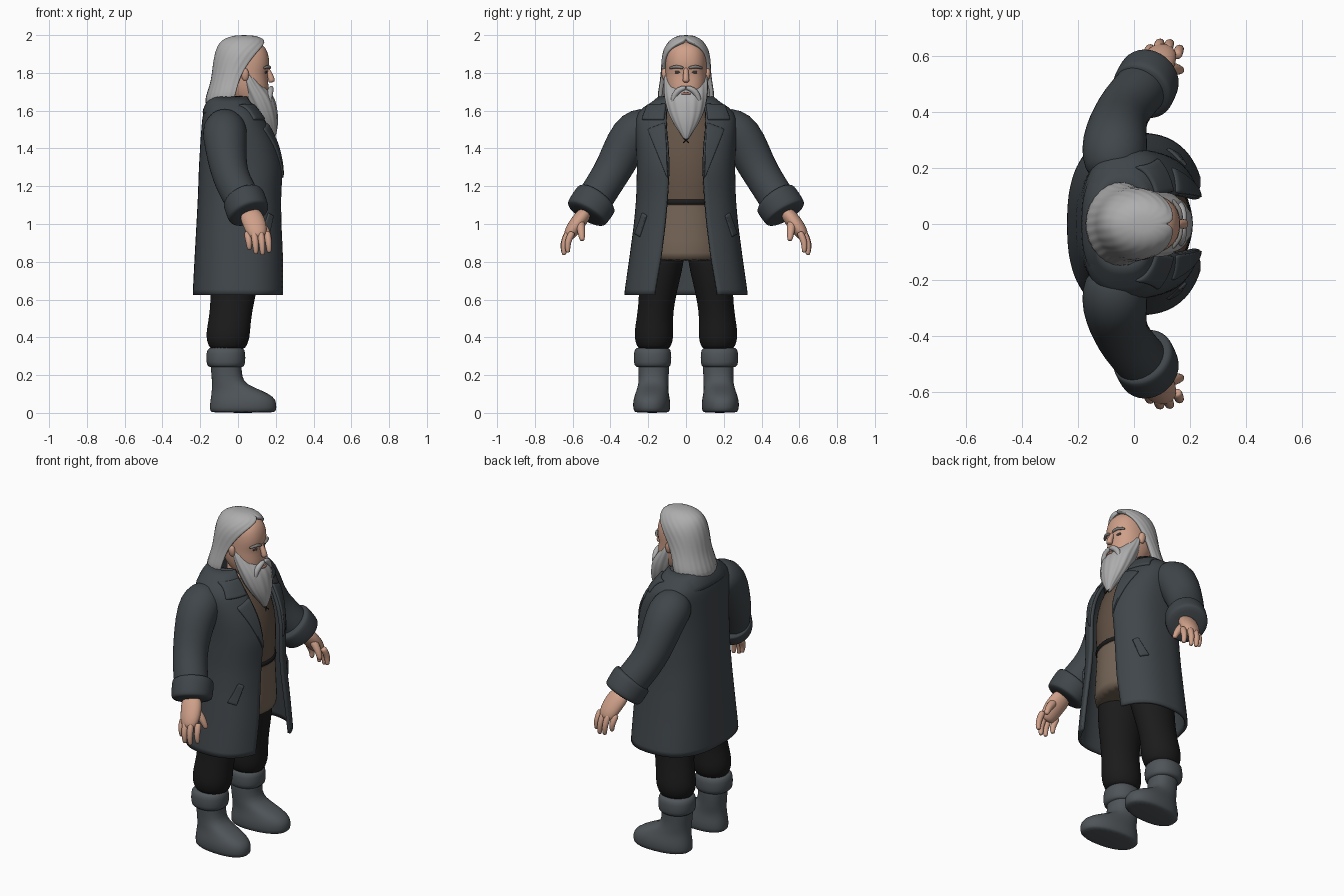
import bpy
import bmesh
from math import sin, cos, asin, pi, copysign
from mathutils import Vector

default = bpy.data.objects.get("Cube")
if default:
    bpy.data.objects.remove(default)


def material(name, *rgb):
    mat = bpy.data.materials.new(name)
    mat.use_nodes = True
    mat.diffuse_color = (*rgb, 1)
    mat.node_tree.nodes["Principled BSDF"].inputs["Base Color"].default_value = (*rgb, 1)
    return mat


COAT = material("charcoal wool", .051, .061, .069)
BOOT = material("slate leather", .078, .09, .1)
BLACK = material("black cloth", .011, .011, .011)
SHIRT = material("brown linen", .125, .085, .06)
TUNIC = material("tan linen", .18, .13, .095)
SKIN = material("skin", .62, .35, .25)
LIP = material("lip", .38, .17, .13)
HAIR = material("grey hair", .42, .42, .42)
BROW = material("dark grey hair", .22, .21, .2)
EYE = material("eye", .06, .05, .045)


def finish(name, bm, mat, thick=0, offset=-1, smooth=True):
    bmesh.ops.remove_doubles(bm, verts=bm.verts, dist=.0001)
    if not thick:
        bmesh.ops.recalc_face_normals(bm, faces=bm.faces)
    mesh = bpy.data.meshes.new(name)
    bm.to_mesh(mesh)
    bm.free()
    for poly in mesh.polygons:
        poly.use_smooth = True
    mesh.materials.append(mat)
    obj = bpy.data.objects.new(name, mesh)
    bpy.context.collection.objects.link(obj)
    if thick:
        solid = obj.modifiers.new("thickness", 'SOLIDIFY')
        solid.thickness, solid.offset = thick, offset
    if smooth:
        sub = obj.modifiers.new("smooth", 'SUBSURF')
        sub.levels = sub.render_levels = 1
    return obj


def skin_rings(rings, wrap, bottom=True, top=True):
    bm = bmesh.new()
    rows = [[bm.verts.new(p) for p in ring] for ring in rings]
    count = len(rows[0])
    for low, high in zip(rows, rows[1:]):
        for j in range(count if wrap else count - 1):
            k = (j + 1) % count
            bm.faces.new((low[j], low[k], high[k], high[j]))
    if bottom:
        bm.faces.new(rows[0][::-1])
    if top:
        bm.faces.new(rows[-1])
    return bm


def oval(section, angle, power, y=0):
    """Point on a rounded section given as height, back, front, half width."""
    z, back, front, half = section[:4]
    bend = lambda v: copysign(abs(v) ** (2 / power), v)
    return Vector(((back + front) / 2 + (front - back) / 2 * bend(cos(angle)), y + half * bend(sin(angle)), z))


def gap_angle(gap, half, power):
    return asin(min(1, gap / half) ** (power / 2))


def loft(name, sections, mat, side=1, power=2, ripple=0, segs=24, lean=0):
    """Closed body; a fifth value moves a section sideways."""
    rings = []
    for s in sections:
        ring = []
        for j in range(segs):
            a = 2 * pi * j / segs
            p = oval(s, a, power, s[4] if len(s) > 4 else 0)
            mid = (s[1] + s[2]) / 2
            k = 1 + ripple * sin(a * segs / 4 + s[0] * 9)
            ring.append(Vector((mid + (p.x - mid) * k, (p.y * k + lean * p.x) * side, p.z)))
        rings.append(ring)
    return finish(name, skin_rings(rings, True), mat)


def open_loft(name, sections, mat, thick, power=2, ripple=0, segs=64, cap=False, smooth=False):
    """Sheet open at the front; the fifth value is half the opening."""
    rings = []
    for s in sections:
        start = gap_angle(s[4], s[3], power)
        ring = []
        for j in range(segs + 1):
            p = oval(s, start + (2 * pi - 2 * start) * j / segs, power)
            k = 1 + ripple * sin(j * pi / 2 + s[0] * 9)
            ring.append(Vector((p.x * k, p.y * k, p.z)))
        rings.append(ring)
    finish(name, skin_rings(rings, False, False, cap), mat, thick, smooth=smooth)


def tube(name, path, mat, side=1, wide=1, segs=12, tip=.45):
    """Round-ended tube through points given as x, y, z, radius."""
    pts = [Vector((x, y * side, z)) for x, y, z, r in path]
    radii = [p[3] for p in path]
    first, last = (pts[0] - pts[1]).normalized(), (pts[-1] - pts[-2]).normalized()
    pts = [pts[0] + first * radii[0] * tip] + pts + [pts[-1] + last * radii[-1] * tip]
    radii = [radii[0] * (1 - tip * .8)] + radii + [radii[-1] * (1 - tip * .8)]
    rings = []
    for i, (p, r) in enumerate(zip(pts, radii)):
        d = (pts[min(i + 1, len(pts) - 1)] - pts[max(i - 1, 0)]).normalized()
        u = (Vector((1, 0, 0)) - d * d.x).normalized()
        v = d.cross(u)
        angles = [2 * pi * j / segs for j in range(segs)]
        rings.append([p + u * r * wide * cos(a) + v * r * sin(a) for a in angles])
    return finish(name, skin_rings(rings, True), mat)


# Coat body: height, back, front, half width, half opening
coat = [(.625, -.24, .258, .328, .17), (.82, -.23, .252, .3, .135), (1, -.22, .24, .276, .112),
        (1.13, -.213, .236, .264, .1), (1.3, -.207, .243, .26, .09), (1.42, -.2, .218, .265, .095),
        (1.52, -.193, .17, .27, .105), (1.59, -.185, .12, .262, .105), (1.635, -.17, .085, .21, .1),
        (1.675, -.14, .055, .125, .09)]
CUT = 2.5


def coat_section(z):
    for a, b in zip(coat, coat[1:]):
        if z <= b[0]:
            t = (z - a[0]) / (b[0] - a[0])
            return [m + (n - m) * t for m, n in zip(a, b)]
    return coat[-1]


def soft_section(z):
    near = [coat_section(min(max(z + d, coat[0][0]), coat[-1][0])) for d in (-.03, 0, .03)]
    return [z] + [sum(v) / 3 for v in zip(*near)][1:]


low, high = coat[0][0], coat[-1][0]
open_loft("coat_body", [soft_section(low + (high - low) * i / 36) for i in range(37)], COAT, .018, CUT)
open_loft("coat_collar", [(1.585, -.193, .115, .235, .112), (1.635, -.176, .09, .19, .107),
                          (1.685, -.14, .05, .122, .092)], COAT, .016, CUT, smooth=True)


def patch(name, corners, side, steps=8):
    """Raised cloth panel lying on the coat front, from four y, z corners."""
    a, b, c, d = [Vector(p) for p in corners]
    grid = []
    for i in range(steps + 1):
        row = []
        for j in range(steps + 1):
            q = a.lerp(b, j / steps).lerp(d.lerp(c, j / steps), i / steps)
            s = soft_section(q.y)
            p = oval(s, gap_angle(q.x, s[3], CUT), CUT)
            row.append(Vector((p.x, p.y * side, p.z)))
        grid.append(row[::side])
    finish(name, skin_rings(grid, False, False, False), COAT, .02, 0)


# Shirt, tunic skirt and belt
shirt = loft("shirt_and_tunic", [
    (.805, -.17, .21, .225), (.82, -.17, .212, .225), (1, -.165, .208, .21), (1.11, -.16, .205, .2),
    (1.13, -.16, .205, .2), (1.3, -.17, .212, .22), (1.45, -.16, .175, .21), (1.55, -.14, .125, .18),
    (1.62, -.08, .08, .09)], SHIRT)
shirt.data.materials.append(TUNIC)
for poly in shirt.data.polygons:
    poly.material_index = int(poly.center.z < 1.11)
loft("belt", [(1.098, -.16, .2, .2), (1.102, -.168, .213, .208), (1.13, -.168, .213, .208),
              (1.134, -.16, .2, .2)], BLACK)
for k in (-1, 1):
    tube("shirt_lace", [(.186, -.015 * k, 1.46, .003), (.197, .015 * k, 1.43, .003)], BLACK)

# Head and neck
loft("neck", [(1.5, -.06, .08, .075), (1.62, -.06, .08, .072), (1.74, -.06, .08, .075)], SKIN)
loft("head", [(1.61, .04, .13, .05), (1.65, -.02, .155, .08), (1.7, -.06, .165, .1),
              (1.75, -.09, .161, .109), (1.8, -.1, .155, .11), (1.83, -.1, .168, .11),
              (1.88, -.1, .166, .11), (1.93, -.08, .152, .098), (1.97, -.03, .11, .055)], SKIN, power=2.3)
tube("nose", [(.155, 0, 1.82, .013), (.172, 0, 1.785, .016), (.178, 0, 1.758, .02)], SKIN)
tube("lower_lip", [(.174, -.022, 1.69, .006), (.182, 0, 1.692, .008), (.174, .022, 1.69, .006)], LIP)

# Hair and beard
open_loft("hair", [
    (1.62, -.16, .04, .1, .095), (1.645, -.178, .068, .152, .147), (1.7, -.162, .09, .148, .144),
    (1.76, -.142, .105, .137, .134), (1.82, -.136, .13, .132, .126), (1.88, -.128, .155, .13, .115),
    (1.92, -.118, .164, .121, .092), (1.95, -.105, .16, .106, .055), (1.974, -.085, .145, .085, .005),
    (1.99, -.05, .115, .06, 0), (2.0, -.01, .075, .03, 0)], HAIR, .022, ripple=.007, cap=True, smooth=True)
loft("beard", [(1.44, .175, .19, .008), (1.475, .155, .203, .027), (1.52, .115, .211, .06),
               (1.57, .08, .212, .088), (1.62, .05, .205, .104), (1.66, .03, .195, .112),
               (1.69, .02, .178, .115), (1.73, .01, .145, .117), (1.77, .015, .105, .116),
               (1.81, .02, .075, .108)], HAIR, ripple=.025, segs=56)

for side, label in ((1, "left"), (-1, "right")):
    # Face details
    tube(label + "_eye", [(.148, .03, 1.805, .009), (.143, .055, 1.804, .009)], EYE, side)
    tube(label + "_eyebrow", [(.168, .018, 1.826, .008), (.165, .05, 1.836, .01),
                              (.14, .084, 1.826, .007)], BROW, side)
    tube(label + "_moustache", [(.176, .006, 1.722, .012), (.174, .035, 1.713, .017),
                                (.166, .062, 1.685, .018), (.165, .072, 1.64, .01)], HAIR, side)
    tube(label + "_ear", [(.038, .11, 1.765, .012), (.038, .113, 1.79, .018),
                          (.033, .114, 1.815, .016)], SKIN, side, 1.3)

    # Notched collar, lapel and pocket flap
    patch(label + "_collar_point", [(.115, 1.55), (.235, 1.55), (.205, 1.63), (.105, 1.635)], side)
    patch(label + "_lapel", [(.094, 1.24), (.102, 1.25), (.205, 1.505), (.11, 1.54)], side)
    patch(label + "_pocket_flap", [(.243, .93), (.268, .945), (.228, 1.06), (.205, 1.045)], side)

    # Sleeve with turned-back cuff
    tube(label + "_sleeve", [(-.07, .2, 1.515, .11), (-.07, .27, 1.49, .12), (-.066, .32, 1.42, .113),
                             (-.053, .378, 1.3, .1), (-.025, .43, 1.215, .097), (.025, .485, 1.13, .097),
                             (.045, .51, 1.08, .095)], COAT, side, segs=20)
    tube(label + "_sleeve_cuff", [(.03, .475, 1.132, .117), (.032, .478, 1.128, .122), (.054, .523, 1.062, .12),
                                  (.056, .526, 1.057, .115)], COAT, side, .95, 24, .12)

    # Hand
    tube(label + "_palm", [(.065, .54, 1.05, .042), (.085, .572, 1.01, .043), (.098, .604, .965, .04),
                           (.104, .622, .935, .03)], SKIN, side, 1.5)
    for i, (reach, out) in enumerate(((.075, .632), (.098, .652), (.103, .65), (.09, .63))):
        x = .05 + .035 * i
        tube(label + "_finger", [(x, out - .025, .95, .021), (x + .008, out, .945 - reach * .5, .019),
                                 (x + .01, out - .005, .945 - reach, .014)], SKIN, side, segs=8)
    tube(label + "_thumb", [(.11, .56, 1.01, .028), (.15, .555, .965, .023), (.168, .55, .918, .016)],
         SKIN, side, segs=8)

    # Trouser leg bloused over the boot
    loft(label + "_trouser_leg", [(.33, -.14, .03, .075, .17), (.355, -.158, .048, .092, .17),
                                  (.4, -.17, .063, .105, .17), (.45, -.165, .066, .102, .169),
                                  (.53, -.15, .074, .094, .163), (.64, -.145, .098, .1, .148),
                                  (.75, -.15, .12, .115, .135), (.88, -.15, .13, .12, .118),
                                  (.95, -.14, .12, .1, .11)], BLACK, side)

    # Boot with folded top
    loft(label + "_boot", [(0, -.14, .19, .084, .178), (.008, -.15, .203, .096, .18), (.05, -.15, .207, .1, .18),
                           (.085, -.144, .192, .093, .18), (.118, -.14, .13, .084, .178),
                           (.15, -.138, .045, .08, .176), (.19, -.14, .02, .079, .174),
                           (.26, -.147, .02, .083, .175), (.3, -.14, .02, .08, .177)],
         BOOT, side, 2.3, lean=.06)
    loft(label + "_boot_cuff", [(.24, -.145, .02, .08, .177), (.247, -.166, .037, .098, .177),
                                (.29, -.17, .041, .101, .177), (.337, -.166, .037, .098, .177),
                                (.349, -.145, .02, .08, .177)], BOOT, side, 2.2)
